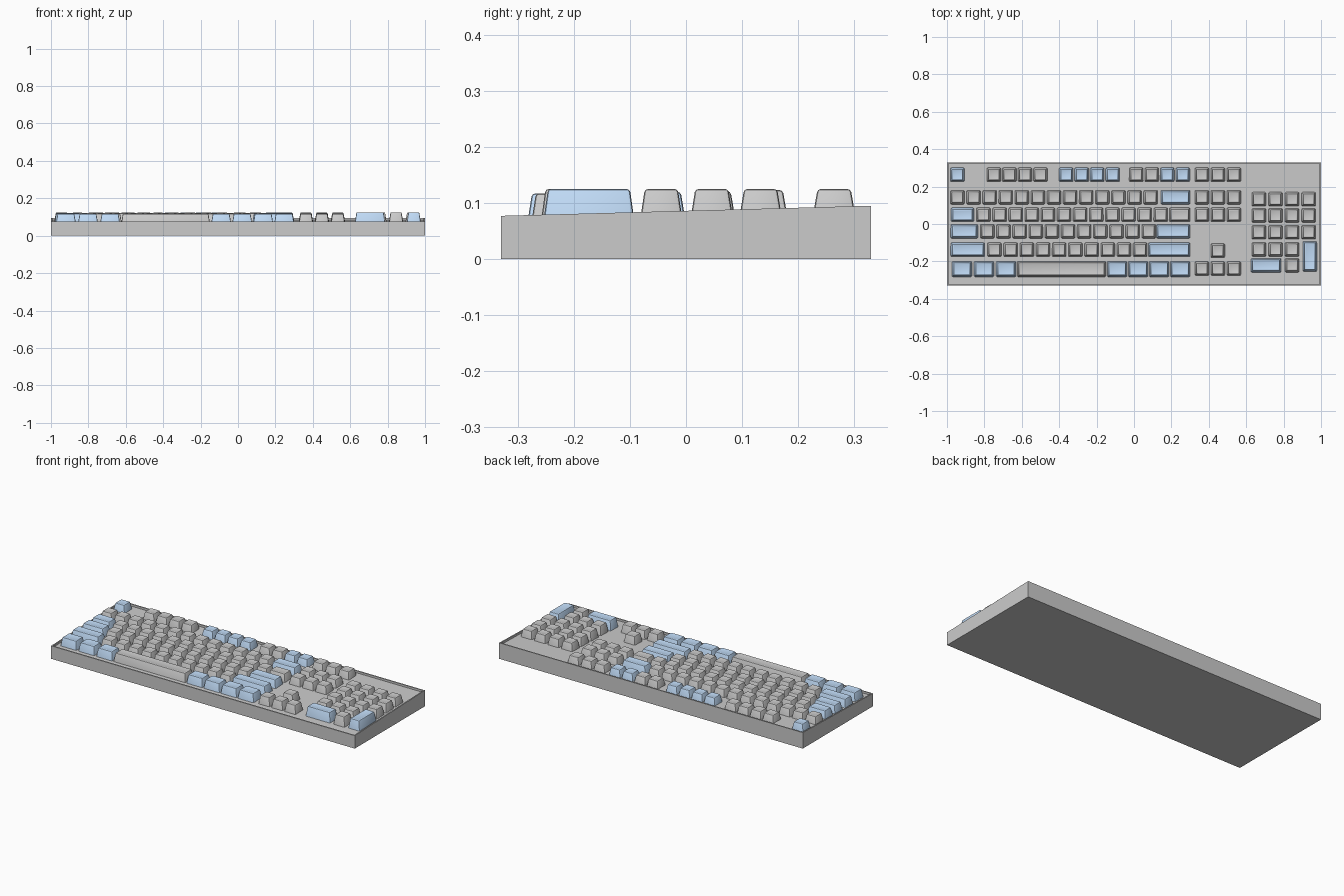
import bpy, bmesh

if "Cube" in bpy.data.objects:
    bpy.data.objects.remove(bpy.data.objects["Cube"])

blue = bpy.data.materials.new("blue_keys")
blue.diffuse_color = (0.53, 0.71, 0.93, 1)
blue.use_nodes = True
blue.node_tree.nodes["Principled BSDF"].inputs["Base Color"].default_value = blue.diffuse_color

FRONT, BACK, DEPTH = 0.077, 0.095, 0.33


def deck_z(y):
    return FRONT + (BACK - FRONT) * (y + DEPTH) / (2 * DEPTH)


def finish(bm, name, mat=None):
    bmesh.ops.recalc_face_normals(bm, faces=bm.faces)
    me = bpy.data.meshes.new(name)
    bm.to_mesh(me)
    bm.free()
    ob = bpy.data.objects.new(name, me)
    bpy.context.collection.objects.link(ob)
    if mat:
        me.materials.append(mat)
    return ob


# Wedge case with a thin rim around a recessed deck
bm = bmesh.new()
bmesh.ops.create_cube(bm, size=1)
for v in bm.verts:
    v.co.x *= 2
    v.co.y *= 2 * DEPTH
    v.co.z = deck_z(v.co.y) if v.co.z > 0 else 0
bm.normal_update()
top = max(bm.faces, key=lambda f: f.calc_center_median().z)
bmesh.ops.inset_region(bm, faces=[top], thickness=0.01)
ring = bmesh.ops.extrude_discrete_faces(bm, faces=[top])["faces"][0]
for v in ring.verts:
    v.co.z -= 0.012
case = finish(bm, "case")


# One keycap: tapered, rounded block with a shallow dish
def key(name, x, y, w=0.075, d=0.075, z=0.12, mat=None):
    bm = bmesh.new()
    bmesh.ops.create_cube(bm, size=1)
    base = deck_z(y) - 0.013
    for v in bm.verts:
        is_top = v.co.z > 0
        shrink = 0.016 if is_top else 0
        v.co.x = x + v.co.x * (w - shrink)
        v.co.y = y + v.co.y * (d - shrink)
        v.co.z = z if is_top else base
    edges = [e for e in bm.edges if max(v.co.z for v in e.verts) > z - 1e-5]
    bmesh.ops.bevel(bm, geom=edges, offset=0.006, segments=2, profile=0.5,
                    affect='EDGES', clamp_overlap=True)
    bm.normal_update()
    cap = max((f for f in bm.faces if f.normal.z > 0.99), key=lambda f: f.calc_area())
    bmesh.ops.inset_region(bm, faces=[cap], thickness=0.008)
    for v in cap.verts:
        v.co.z -= 0.002
    finish(bm, name, mat)


# Evenly spaced run of keys between two centres
def run(name, x0, x1, n, y, **kw):
    for i in range(n):
        key(f"{name}_{i + 1}", x0 + (x1 - x0) * i / max(n - 1, 1), y, **kw)


# Wide key given by its left and right edges
def wide(name, x0, x1, y, mat=blue, **kw):
    key(name, (x0 + x1) / 2, y, w=x1 - x0, mat=mat, **kw)


# Function row
R0, R1, R2, R3, R4, R5 = 0.264, 0.143, 0.05, -0.039, -0.137, -0.241
key("escape_key", -0.944, R0, z=0.125, mat=blue)
run("function_key_a", -0.749, -0.5, 4, R0, z=0.125)
run("function_key_b", -0.363, -0.114, 4, R0, z=0.125, mat=blue)
run("function_key_c", 0.012, 0.095, 2, R0, z=0.125)
run("function_key_d", 0.178, 0.261, 2, R0, z=0.125, mat=blue)

# Main letter block
run("number_key", -0.944, 0.089, 13, R1, z=0.123)
wide("backspace_key", 0.143, 0.3, R1, z=0.123)
wide("tab_key", -0.978, -0.856, R2, z=0.121)
run("upper_letter_key", -0.805, 0.143, 12, R2, z=0.121)
wide("backslash_key", 0.189, 0.3, R2, mat=None, z=0.121)
wide("caps_key", -0.98, -0.835, R3, z=0.12)
run("middle_letter_key", -0.784, 0.079, 11, R3, z=0.12)
wide("enter_key", 0.12, 0.3, R3, z=0.12)
wide("left_shift_key", -0.98, -0.798, R4, z=0.119)
run("lower_letter_key", -0.746, 0.033, 10, R4, z=0.119)
wide("right_shift_key", 0.077, 0.3, R4, z=0.119)
run("left_modifier_key", -0.92, -0.684, 3, R5, w=0.106, d=0.083, z=0.117, mat=blue)
wide("space_bar", -0.624, -0.15, R5, mat=None, d=0.083, z=0.117)
run("right_modifier_key", -0.09, 0.247, 4, R5, w=0.106, d=0.083, z=0.117, mat=blue)

# Navigation block and arrows
for label, y, z in (("system", R0, 0.125), ("upper_nav", R1, 0.123),
                    ("lower_nav", R2, 0.121), ("arrow", R5 + 0.003, 0.117)):
    run(label + "_key", 0.363, 0.534, 3, y, z=z)
key("up_arrow_key", 0.448, R4 - 0.005, z=0.119)

# Number pad
for r, (y, n) in enumerate(((0.133, 4), (0.046, 4), (-0.044, 4), (-0.136, 3))):
    run(f"pad_row_{r + 1}_key", 0.668, 0.668 + 0.0885 * (n - 1), n, y, z=0.125)
wide("pad_zero_key", 0.625, 0.787, -0.221, z=0.125)
key("pad_point_key", 0.845, -0.221, z=0.125)
key("pad_enter_key", 0.94, -0.173, d=0.162, z=0.125, mat=blue)

# Smooth shading with crisp edges
for ob in bpy.context.collection.objects:
    ob.select_set(True)
bpy.context.view_layer.objects.active = case
bpy.ops.object.shade_smooth_by_angle(angle=0.6)
